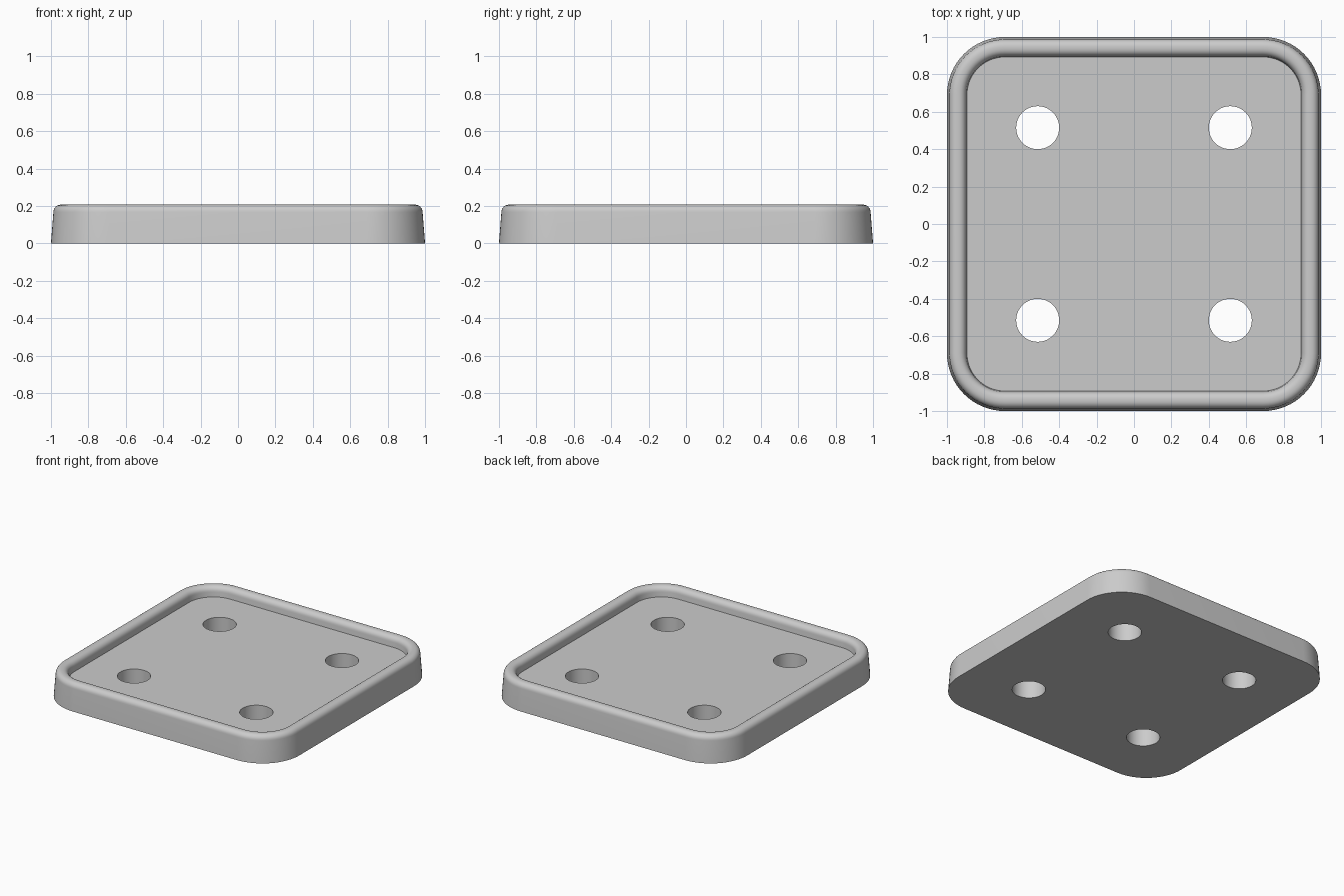
import bpy, bmesh, math

if "Cube" in bpy.data.objects:
    bpy.data.objects.remove(bpy.data.objects["Cube"])

grey = bpy.data.materials.new("plain grey")
grey.use_nodes = True
colour = (0.6, 0.6, 0.6, 1)
grey.diffuse_color = colour
grey.node_tree.nodes["Principled BSDF"].inputs["Base Color"].default_value = colour

CORNER = 0.69      # corner arc centres
TOP, FLOOR = 0.207, 0.132
FILLET = 0.04
HOLE, HOLE_R = 0.515, 0.115


def rounded_square(bm, half, z, steps=16):
    """Ring of vertices around a square with rounded corners."""
    ring, r = [], half - CORNER
    for q, (sx, sy) in enumerate([(1, 1), (-1, 1), (-1, -1), (1, -1)]):
        for i in range(steps + 1):
            a = (q + i / steps) * math.pi / 2
            ring.append(bm.verts.new((sx * CORNER + r * math.cos(a),
                                      sy * CORNER + r * math.sin(a), z)))
    return ring


# Cross-section: drafted outer wall, rounded lip, steep inner wall
angles = [math.radians(a) for a in range(0, 91, 15)]
profile = [(1.0, 0)]
profile += [(0.947 + FILLET * math.cos(a), TOP - FILLET + FILLET * math.sin(a)) for a in angles]
profile += [(0.937 - FILLET * math.cos(a), TOP - FILLET + FILLET * math.sin(a)) for a in reversed(angles)]
profile += [(0.893, FLOOR)]

bm = bmesh.new()
rings = [rounded_square(bm, half, z) for half, z in profile]
for low, high in zip(rings, rings[1:]):
    for i in range(len(low)):
        j = (i + 1) % len(low)
        bm.faces.new((low[i], low[j], high[j], high[i]))
bm.faces.new(rings[0][::-1])
bm.faces.new(rings[-1])
mesh = bpy.data.meshes.new("tray")
bm.to_mesh(mesh)
bm.free()
tray = bpy.data.objects.new("tray", mesh)
bpy.context.collection.objects.link(tray)
mesh.materials.append(grey)

# Four through holes
for sx in (-1, 1):
    for sy in (-1, 1):
        bpy.ops.mesh.primitive_cylinder_add(vertices=48, radius=HOLE_R, depth=1,
                                            location=(sx * HOLE, sy * HOLE, 0))
        cutter = bpy.context.object
        cutter.name = "hole_cutter"
        cutter.data.materials.append(grey)
        cut = tray.modifiers.new("hole", "BOOLEAN")
        cut.operation, cut.solver, cut.object = "DIFFERENCE", "EXACT", cutter
        bpy.ops.object.select_all(action="DESELECT")
        bpy.context.view_layer.objects.active = tray
        tray.select_set(True)
        bpy.ops.object.modifier_apply(modifier=cut.name)
        bpy.data.objects.remove(cutter)

bpy.ops.object.shade_smooth_by_angle(angle=math.radians(30))
